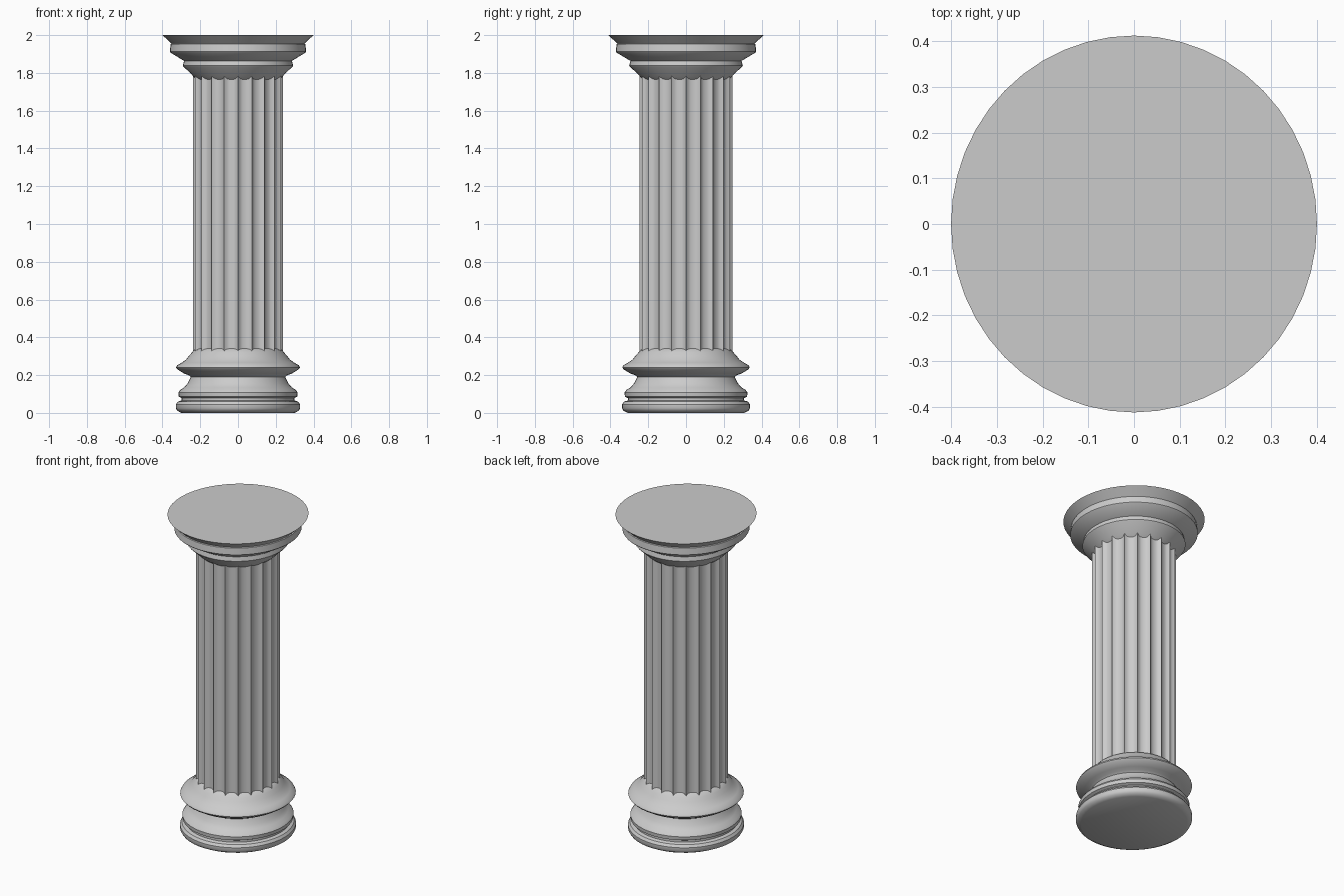
import bpy, bmesh, math

if "Cube" in bpy.data.objects:
    bpy.data.objects.remove(bpy.data.objects["Cube"])

STRETCH_Y = 1.03   # the column is very slightly oval
FLUTES = 20

stone = bpy.data.materials.new("grey stone")
stone.diffuse_color = (0.6, 0.6, 0.6, 1)
stone.use_nodes = True
stone.node_tree.nodes["Principled BSDF"].inputs["Base Color"].default_value = stone.diffuse_color


def finish(bm, name, angle):
    bmesh.ops.recalc_face_normals(bm, faces=bm.faces)
    mesh = bpy.data.meshes.new(name)
    bm.to_mesh(mesh)
    bm.free()
    mesh.materials.append(stone)
    obj = bpy.data.objects.new(name, mesh)
    bpy.context.collection.objects.link(obj)
    bpy.ops.object.select_all(action='DESELECT')
    obj.select_set(True)
    bpy.context.view_layer.objects.active = obj
    bpy.ops.object.shade_smooth_by_angle(angle=math.radians(angle))


def loft(name, rings, angle):
    """Bridge rings of (x, y, z) points and cap both ends."""
    bm = bmesh.new()
    loops = [[bm.verts.new(p) for p in ring] for ring in rings]
    n = len(loops[0])
    for a, b in zip(loops, loops[1:]):
        for i in range(n):
            j = (i + 1) % n
            bm.faces.new((a[i], a[j], b[j], b[i]))
    bm.faces.new(loops[0][::-1])
    bm.faces.new(loops[-1])
    finish(bm, name, angle)


def ring(radius, z, n):
    """radius is a function of the step number round the column"""
    out = []
    for i in range(n):
        a = 2 * math.pi * i / n
        r = radius(i)
        out.append((r * math.cos(a), r * math.sin(a) * STRETCH_Y, z))
    return out


def turned(name, profile, angle):
    loft(name, [ring(lambda i, r=r: r, z, 48) for r, z in profile], angle)


# moulded base: plinth roll, lower roll, scotia, upper roll, sloping collar
turned("base", [
    (0.300, 0.0), (0.322, 0.012), (0.329, 0.025), (0.329, 0.045),
    (0.318, 0.060), (0.298, 0.066), (0.298, 0.078), (0.314, 0.086),
    (0.316, 0.108), (0.306, 0.122), (0.285, 0.135), (0.268, 0.155),
    (0.256, 0.178), (0.250, 0.190), (0.262, 0.200), (0.285, 0.208),
    (0.320, 0.230), (0.328, 0.240), (0.322, 0.252), (0.298, 0.266),
    (0.275, 0.282), (0.260, 0.302), (0.244, 0.320), (0.234, 0.332),
    (0.205, 0.348)], 35)

# fluted shaft: concave channels between sharp ridges
STEPS = 6


def flute(i):
    t = (i % STEPS) / STEPS * 2 - 1
    return 0.238 - 0.021 * math.sqrt(max(0, 1 - t * t))


loft("fluted_shaft", [ring(flute, z, FLUTES * STEPS) for z in (0.30, 1.81)], 40)

# stepped capital: three flares separated by upright bands
turned("capital", [
    (0.205, 1.755), (0.236, 1.780), (0.250, 1.797), (0.288, 1.832),
    (0.292, 1.838), (0.286, 1.864), (0.290, 1.866), (0.358, 1.908),
    (0.361, 1.912), (0.357, 1.952), (0.352, 1.955), (0.400, 2.0)], 25)
